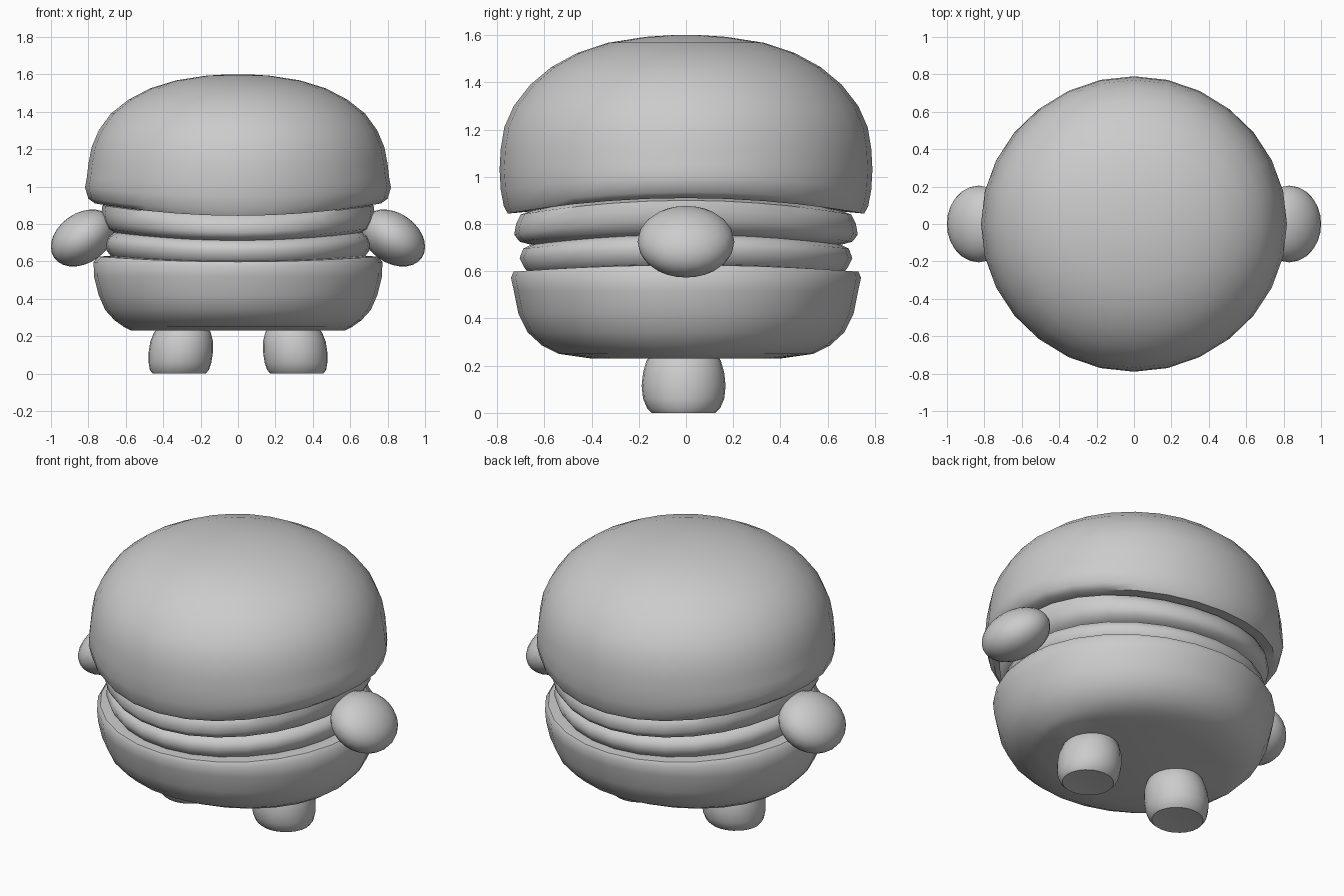
import bpy
import bmesh
from math import sin, cos, pi, radians
from mathutils import Matrix

if "Cube" in bpy.data.objects:
    bpy.data.objects.remove(bpy.data.objects["Cube"])

grey = bpy.data.materials.new("plain grey")
grey.use_nodes = True
colour = (0.6, 0.6, 0.6, 1)
grey.diffuse_color = colour
grey.node_tree.nodes["Principled BSDF"].inputs["Base Color"].default_value = colour


def finish(bm, name, angle=50):
    bmesh.ops.recalc_face_normals(bm, faces=bm.faces)
    mesh = bpy.data.meshes.new(name)
    bm.to_mesh(mesh)
    bm.free()
    mesh.materials.append(grey)
    obj = bpy.data.objects.new(name, mesh)
    bpy.context.collection.objects.link(obj)
    bpy.ops.object.select_all(action="DESELECT")
    obj.select_set(True)
    bpy.context.view_layer.objects.active = obj
    bpy.ops.object.shade_smooth_by_angle(angle=radians(angle))
    return obj


def stack(name, rings, sides=28, centre=(0, 0), lean=0):
    """Oval rings of (x radius, y radius, height, droop at front and back)."""
    bm = bmesh.new()
    loops = []
    for rx, ry, z, droop in rings:
        loop = []
        for i in range(sides):
            a = 2 * pi * i / sides
            loop.append(bm.verts.new((centre[0] + lean * z + rx * cos(a),
                                      centre[1] + ry * sin(a),
                                      z + droop * cos(2 * a))))
        loops.append(loop)
    for low, high in zip(loops, loops[1:]):
        for i in range(sides):
            j = (i + 1) % sides
            bm.faces.new((low[i], low[j], high[j], high[i]))
    bm.faces.new(loops[0])
    bm.faces.new(loops[-1])
    return finish(bm, name)


# Lower bun: oval flat base, full sides and a lip round a recessed top
stack("bottom_bun", [
    (0.57, 0.40, 0.23, 0), (0.61, 0.54, 0.25, 0), (0.66, 0.61, 0.285, 0),
    (0.71, 0.67, 0.34, 0), (0.745, 0.71, 0.42, 0), (0.77, 0.73, 0.52, 0),
    (0.772, 0.742, 0.585, 0.012), (0.75, 0.73, 0.612, 0.014),
    (0.69, 0.67, 0.615, 0.014), (0.55, 0.55, 0.60, 0)])

# Two soft layers of filling with a groove between them
stack("lower_filling", [
    (0.55, 0.55, 0.58, 0), (0.67, 0.66, 0.60, 0.015), (0.70, 0.685, 0.635, 0.02),
    (0.715, 0.705, 0.675, 0.02), (0.70, 0.69, 0.715, 0.02),
    (0.65, 0.64, 0.74, 0.02), (0.5, 0.5, 0.74, 0)])
stack("upper_filling", [
    (0.5, 0.5, 0.72, 0), (0.65, 0.65, 0.73, 0.02), (0.70, 0.705, 0.75, 0.025),
    (0.72, 0.728, 0.785, 0.03), (0.73, 0.72, 0.83, 0.03),
    (0.725, 0.70, 0.87, 0.03), (0.62, 0.62, 0.90, 0.03), (0.45, 0.45, 0.91, 0)])

# Upper bun: dome with a rim that droops at the front and back
stack("top_bun", [
    (0.5, 0.5, 0.91, 0.02), (0.67, 0.67, 0.885, 0.033), (0.765, 0.755, 0.877, 0.033),
    (0.80, 0.772, 0.905, 0.03), (0.818, 0.785, 0.97, 0.025), (0.808, 0.79, 1.04, 0.01),
    (0.80, 0.785, 1.12, 0), (0.783, 0.77, 1.21, 0), (0.745, 0.73, 1.30, 0),
    (0.68, 0.66, 1.39, 0), (0.585, 0.57, 1.465, 0), (0.47, 0.46, 1.525, 0),
    (0.33, 0.33, 1.568, 0), (0.17, 0.17, 1.593, 0), (0.06, 0.06, 1.60, 0)])

for side, word in ((1, "left"), (-1, "right")):
    # Hand: rounded lobe tipping down and outwards
    bm = bmesh.new()
    bmesh.ops.create_uvsphere(bm, u_segments=24, v_segments=14, radius=1)
    place = (Matrix.Translation((side * 0.83, 0, 0.725))
             @ Matrix.Rotation(side * radians(35), 4, "Y")
             @ Matrix.Diagonal((0.186, 0.205, 0.133, 1)))
    bmesh.ops.transform(bm, matrix=place, verts=bm.verts)
    finish(bm, word + "_hand")

    # Foot: short rounded stub with a flat sole, leaning inwards
    stack(word + "_foot", [
        (0.125, 0.115, 0.003, 0), (0.142, 0.135, 0.0, 0), (0.158, 0.155, 0.02, 0),
        (0.168, 0.172, 0.06, 0), (0.172, 0.178, 0.115, 0), (0.168, 0.172, 0.17, 0),
        (0.152, 0.158, 0.22, 0), (0.12, 0.13, 0.26, 0)],
        sides=24, centre=(side * 0.315, -0.01), lean=-side * 0.08)
